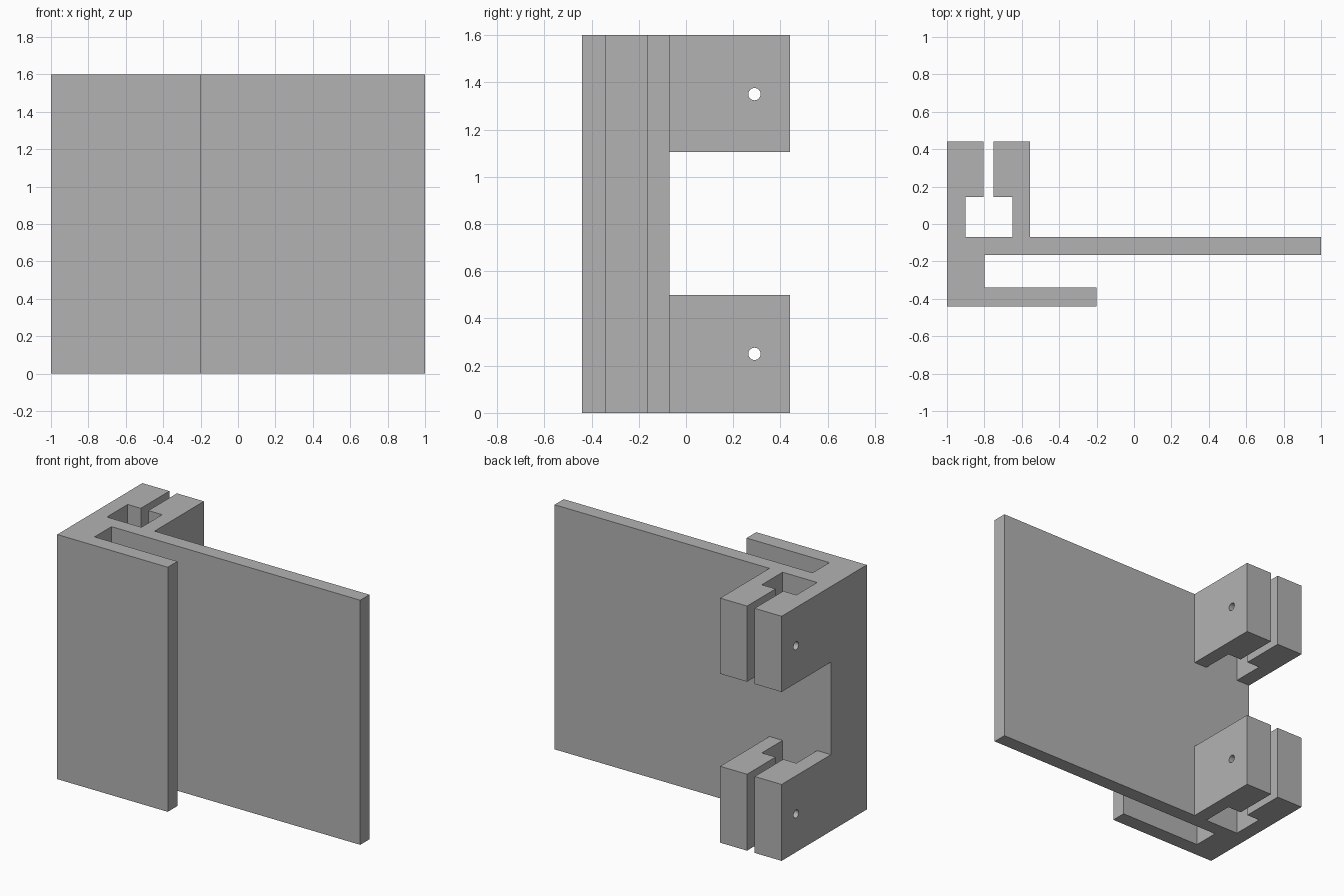
import bpy, bmesh, math
from mathutils import Matrix

if "Cube" in bpy.data.objects:
    bpy.data.objects.remove(bpy.data.objects["Cube"])

grey = bpy.data.materials.new("plain grey")
grey.diffuse_color = (0.45, 0.45, 0.45, 1)
grey.use_nodes = True
grey.node_tree.nodes["Principled BSDF"].inputs["Base Color"].default_value = grey.diffuse_color


def make_object(name, bm):
    bmesh.ops.recalc_face_normals(bm, faces=bm.faces)
    mesh = bpy.data.meshes.new(name)
    bm.to_mesh(mesh)
    bm.free()
    mesh.materials.append(grey)
    obj = bpy.data.objects.new(name, mesh)
    bpy.context.collection.objects.link(obj)
    return obj


def extrude_profile(name, points, z0, z1):
    bm = bmesh.new()
    face = bm.faces.new([bm.verts.new((x, y, z0)) for x, y in points])
    top = bmesh.ops.extrude_face_region(bm, geom=[face])["geom"]
    bmesh.ops.translate(bm, vec=(0, 0, z1 - z0),
                        verts=[v for v in top if isinstance(v, bmesh.types.BMVert)])
    return make_object(name, bm)


def cut(target, cutter):
    cutter.hide_render = True
    mod = target.modifiers.new(cutter.name, "BOOLEAN")
    mod.operation = "DIFFERENCE"
    mod.solver = "EXACT"
    mod.object = cutter
    bpy.context.view_layer.objects.active = target
    bpy.ops.object.modifier_apply(modifier=mod.name)
    bpy.data.objects.remove(cutter)


# Bracket section: front flange, long plate, and slotted clamp jaws at the back
bracket = extrude_profile("clamp_bracket", [
    (-1, -0.44), (-0.2, -0.44), (-0.2, -0.34), (-0.8, -0.34),
    (-0.8, -0.165), (1, -0.165), (1, -0.07), (-0.555, -0.07),
    (-0.555, 0.44), (-0.75, 0.44), (-0.75, 0.145), (-0.65, 0.145),
    (-0.65, -0.07), (-0.9, -0.07), (-0.9, 0.145), (-0.805, 0.145),
    (-0.805, 0.44), (-1, 0.44)], 0, 1.6)

# Gap between upper and lower jaws
cut(bracket, extrude_profile("jaw_gap", [
    (-1.1, -0.07), (-0.45, -0.07), (-0.45, 0.6), (-1.1, 0.6)], 0.5, 1.105))

# Bolt holes through both pairs of jaws
for z in (0.25, 1.35):
    bm = bmesh.new()
    bmesh.ops.create_cone(
        bm, cap_ends=True, segments=32, radius1=0.026, radius2=0.026, depth=0.8,
        matrix=Matrix.Translation((-0.78, 0.29, z)) @ Matrix.Rotation(math.pi / 2, 4, "Y"))
    cut(bracket, make_object("bolt_hole", bm))

# Crisp flat faces with smooth bores
bpy.ops.object.select_all(action="DESELECT")
bracket.select_set(True)
bpy.context.view_layer.objects.active = bracket
bpy.ops.object.shade_smooth_by_angle(angle=math.radians(30))
